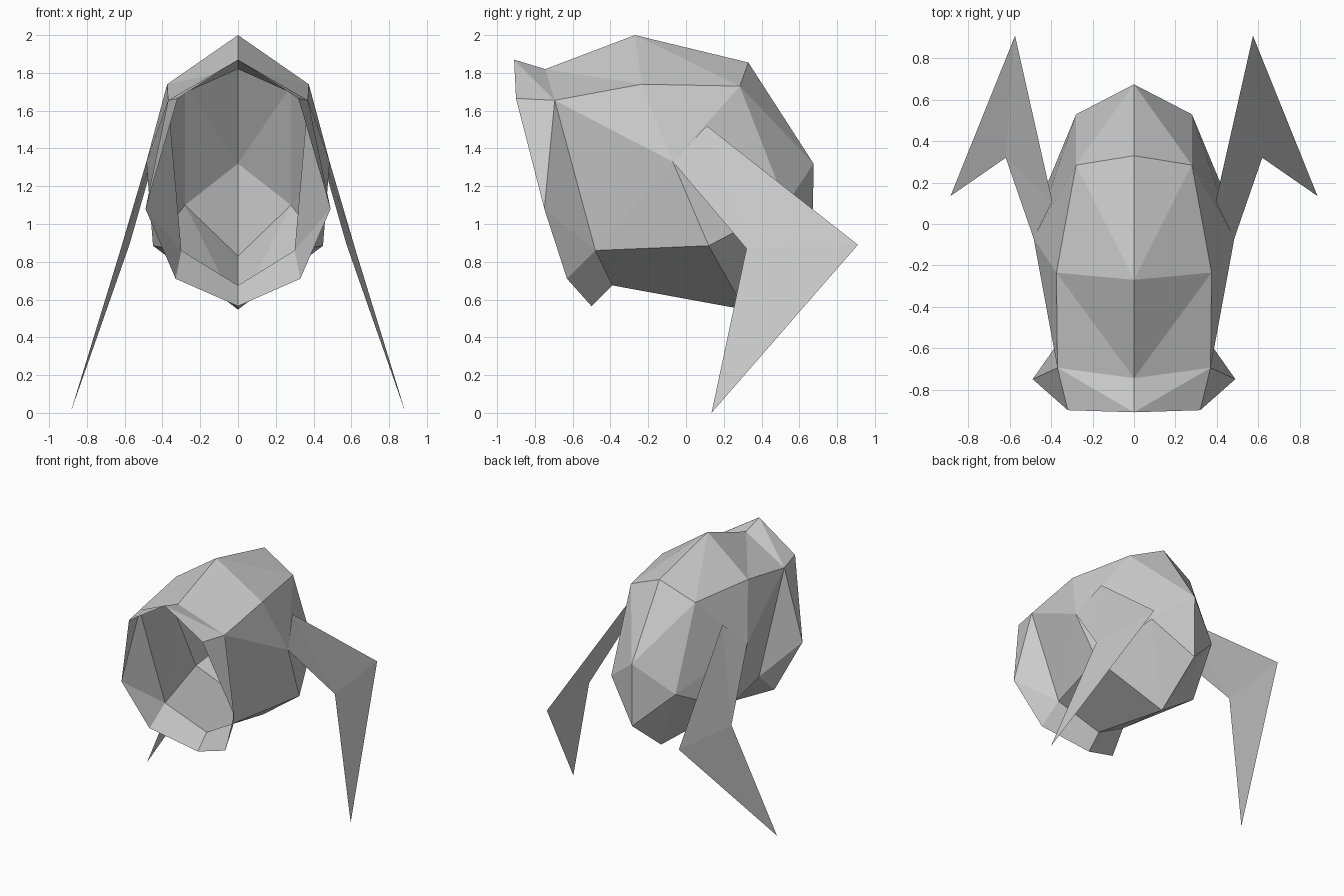
import bpy, bmesh
from mathutils import Vector

cube = bpy.data.objects.get("Cube")
if cube:
    bpy.data.objects.remove(cube, do_unlink=True)

grey = bpy.data.materials.new("plain grey")
grey.use_nodes = True
grey.diffuse_color = (0.6, 0.6, 0.6, 1)
grey.node_tree.nodes["Principled BSDF"].inputs["Base Color"].default_value = grey.diffuse_color

# Named corners of the left half; "mid" corners lie on the centre plane
P = {
    "lip_top_mid": (0, -.91, 1.87), "lip_top": (.32, -.9, 1.665),
    "lip_side": (.49, -.75, 1.08), "lip_low": (.33, -.63, .71),
    "lip_low_mid": (0, -.5, .565),
    "neck_top_mid": (0, -.745, 1.82), "neck_top": (.37, -.695, 1.655),
    "neck_low": (.3, -.48, .86), "neck_low_mid": (0, -.39, .675),
    "crown_mid": (0, -.27, 2), "crown": (.375, -.235, 1.74),
    "cheek": (.485, -.07, 1.33), "belly": (.45, .12, .885),
    "belly_mid": (0, .31, .547),
    "nape_mid": (0, .33, 1.855), "nape": (.28, .285, 1.73),
    "back_mid": (0, .675, 1.32), "back": (.28, .53, 1.1),
    "tail_mid": (0, .67, .83),
    "fin_root": (.395, .11, 1.52), "fin_elbow": (.62, .32, .87),
    "fin_rear": (.575, .91, .89), "fin_tip": (.887, .135, 0),
}


def shell(name, faces, centre, side=1, mirror=False):
    """Thin faceted surface whose faces point away from centre."""
    bm = bmesh.new()
    verts = {}
    for corners in faces:
        for k in corners:
            if k not in verts:
                x, y, z = P[k]
                verts[k] = bm.verts.new((x * side, y, z))
        face = bm.faces.new([verts[k] for k in corners])
        face.normal_update()
        if face.normal.dot(face.calc_center_median() - Vector(centre)) < 0:
            face.normal_flip()
    mesh = bpy.data.meshes.new(name)
    bm.to_mesh(mesh)
    bm.free()
    mesh.materials.append(grey)
    obj = bpy.data.objects.new(name, mesh)
    bpy.context.collection.objects.link(obj)
    if mirror:
        obj.modifiers.new("mirror", "MIRROR").use_axis[0] = True


# Hollow body, open at the mouth
shell("body", [
    ("neck_top_mid", "neck_top", "crown"),
    ("neck_top_mid", "crown", "crown_mid"),
    ("crown_mid", "crown", "nape"),
    ("crown_mid", "nape", "nape_mid"),
    ("nape_mid", "nape", "back_mid"),
    ("nape", "back", "back_mid"),
    ("back_mid", "back", "tail_mid"),
    ("neck_top", "crown", "cheek"),
    ("crown", "nape", "cheek"),
    ("nape", "back", "cheek"),
    ("cheek", "back", "belly"),
    ("neck_top", "cheek", "neck_low"),
    ("neck_low", "cheek", "belly"),
    ("neck_low", "belly", "belly_mid", "neck_low_mid"),
    ("belly", "back", "belly_mid"),
    ("back", "tail_mid", "belly_mid"),
], (0, 0, 1.2), mirror=True)

# Flared rim around the mouth
shell("mouth_rim", [
    ("lip_top_mid", "lip_top", "neck_top"),
    ("lip_top_mid", "neck_top", "neck_top_mid"),
    ("lip_top", "lip_side", "neck_top"),
    ("lip_side", "neck_low", "neck_top"),
    ("lip_side", "lip_low", "neck_low"),
    ("lip_low", "lip_low_mid", "neck_low_mid", "neck_low"),
], (0, -1, 1.2), mirror=True)

# Bent flat fins on either side
for name, side in (("left_fin", 1), ("right_fin", -1)):
    shell(name, [
        ("fin_root", "cheek", "fin_elbow"),
        ("fin_root", "fin_elbow", "fin_rear"),
        ("fin_elbow", "fin_tip", "fin_rear"),
    ], (0, .3, .9), side)
